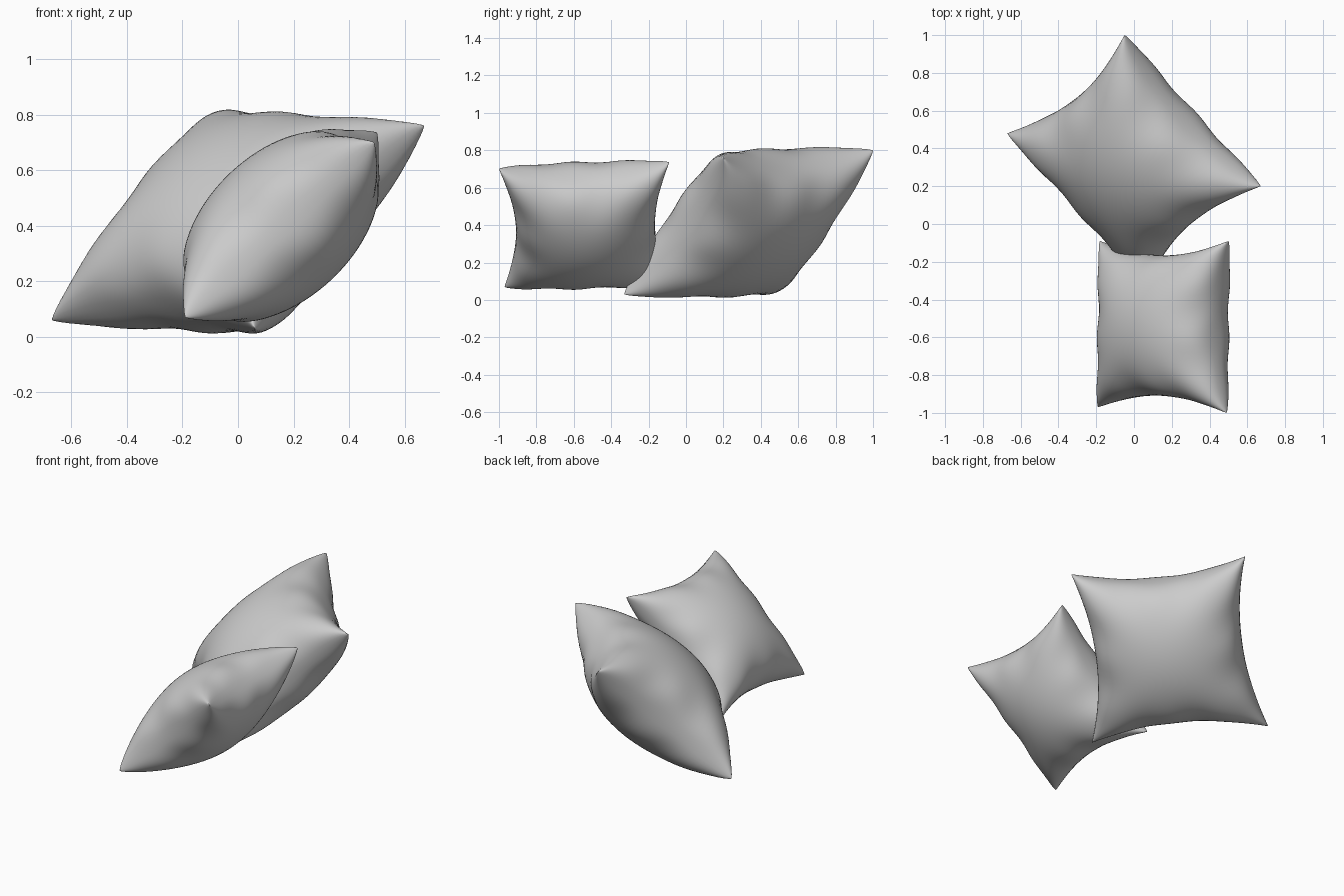
import bpy, bmesh, math
from mathutils import Vector

if "Cube" in bpy.data.objects:
    bpy.data.objects.remove(bpy.data.objects["Cube"])

N = 40  # grid divisions per pillow face


def pillow(name, corners, height, inset, phase):
    """Inflated square cushion; corners listed as (-,-), (+,-), (+,+), (-,+)."""
    a, b, c, d = [Vector(p) for p in corners]
    normal = (c - a).cross(d - b).normalized()
    bm = bmesh.new()
    for side in (1, -1):
        rows = []
        for i in range(N + 1):
            row = []
            for j in range(N + 1):
                # points crowd towards the seam so the rounding stays smooth
                u = math.sin(math.pi / 2 * (2 * i / N - 1))
                v = math.sin(math.pi / 2 * (2 * j / N - 1))
                fu, fv = max(0, 1 - u * u), max(0, 1 - v * v)
                # seams pulled inwards between the corners
                x = u * (1 - inset * fv) 
                y = v * (1 - inset * fu)
                # puckers running in from the seams
                pucker = (u ** 6 * fv * math.cos(9 * v + phase)
                          + v ** 6 * fu * math.cos(9 * u - phase))
                h = height * (fu * fv) ** 0.42 * (1 + 0.13 * pucker)
                s, t = (x + 1) / 2, (y + 1) / 2
                p = a.lerp(b, s).lerp(d.lerp(c, s), t)
                row.append(bm.verts.new(p + normal * h * side))
            rows.append(row)
        for i in range(N):
            for j in range(N):
                bm.faces.new((rows[i][j], rows[i + 1][j],
                              rows[i + 1][j + 1], rows[i][j + 1]))
    # sew both faces together
    bmesh.ops.remove_doubles(bm, verts=bm.verts, dist=0.0002)
    bmesh.ops.recalc_face_normals(bm, faces=bm.faces)
    for f in bm.faces:
        f.smooth = True
    mesh = bpy.data.meshes.new(name)
    bm.to_mesh(mesh)
    bm.free()
    ob = bpy.data.objects.new(name, mesh)
    bpy.context.collection.objects.link(ob)
    return ob


# large cushion leaning back
pillow("large_pillow",
       [(0.06, -0.33, 0.03), (0.67, 0.20, 0.76), (-0.05, 1.0, 0.80), (-0.67, 0.48, 0.06)],
       0.31, 0.17, 0.6)

# small cushion in front
pillow("small_pillow",
       [(-0.19, -0.97, 0.07), (0.49, -1.0, 0.70), (0.50, -0.09, 0.735), (-0.18, -0.09, 0.09)],
       0.265, 0.17, 1.4)
